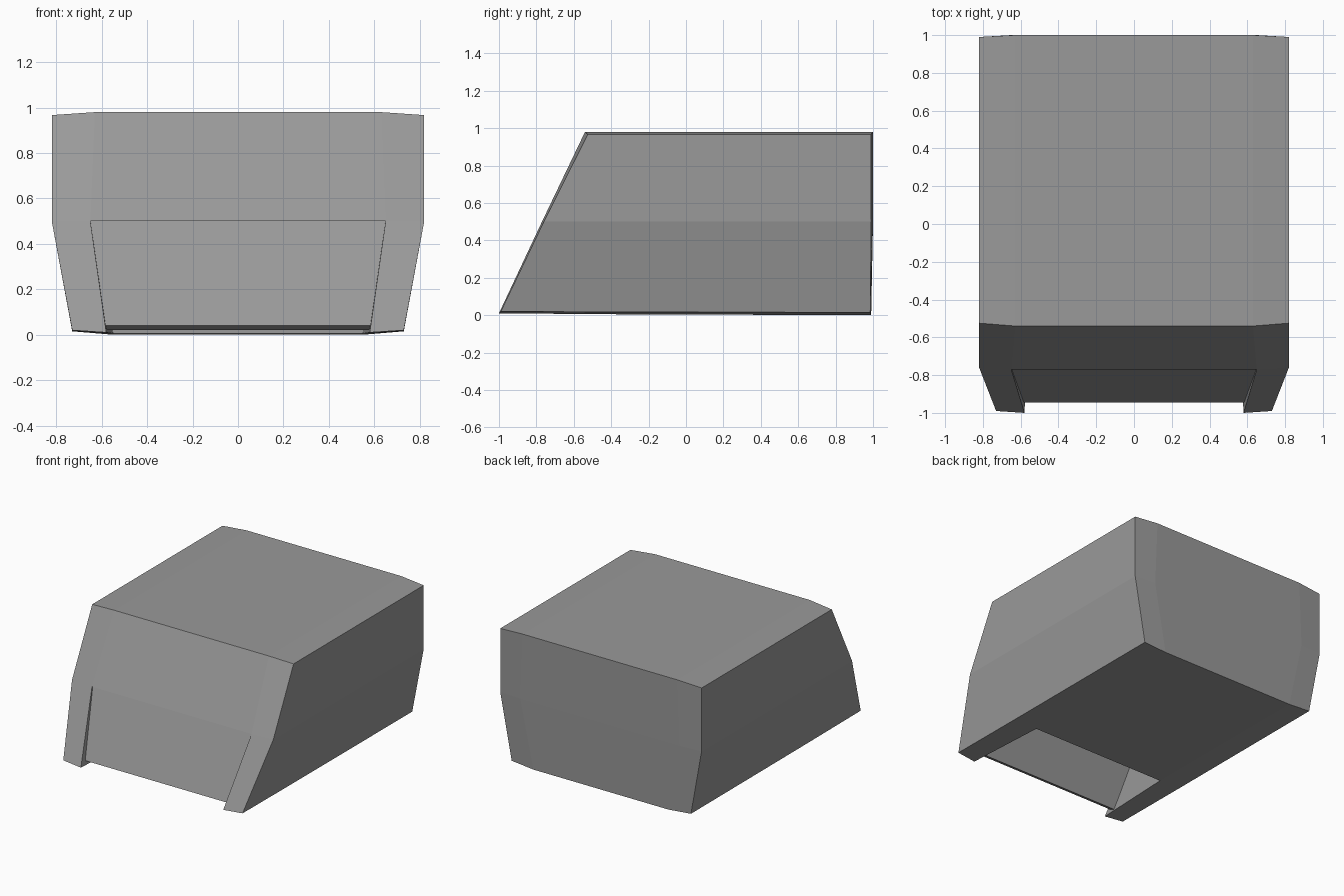
import bpy
import bmesh

cube = bpy.data.objects.get("Cube")
if cube:
    bpy.data.objects.remove(cube)

grey = bpy.data.materials.new("mid_grey")
grey.use_nodes = True
colour = (0.32, 0.32, 0.32, 1)
grey.diffuse_color = colour
grey.node_tree.nodes["Principled BSDF"].inputs["Base Color"].default_value = colour


def finish(bm, name):
    bmesh.ops.recalc_face_normals(bm, faces=bm.faces)
    mesh = bpy.data.meshes.new(name)
    bm.to_mesh(mesh)
    bm.free()
    mesh.materials.append(grey)
    obj = bpy.data.objects.new(name, mesh)
    bpy.context.collection.objects.link(obj)
    return obj


# Side profiles: front bottom, middle, top; back top, middle, bottom; underside cut
inner = [(0.58, -1, 0.01), (0.65, -0.77, 0.5), (0.63, -0.54, 0.98),
         (0.63, 1, 0.98), (0.65, 1, 0.5), (0.55, 0.99, 0), (0.55, -0.38, 0.005)]
outer = [(0.73, -0.99, 0.02), (0.82, -0.76, 0.5), (0.82, -0.525, 0.967),
         (0.82, 0.99, 0.967), (0.82, 0.99, 0.5), (0.73, 0.985, 0.015), (0.73, -0.38, 0.017)]

# Body shell: profiles joined across the width, with an open bay at the front
bm = bmesh.new()


def column(points, side):
    return [bm.verts.new((side * x, y, z)) for x, y, z in points]


columns = [column(outer, -1), column(inner, -1), column(inner, 1), column(outer, 1)]
count = len(inner)
for c in range(3):
    a, b = columns[c], columns[c + 1]
    for i in range(count):
        j = (i + 1) % count
        if c == 1 and i in (0, count - 1):
            continue
        bm.faces.new((a[i], a[j], b[j], b[i]))
for edge in (columns[0], columns[3]):
    bm.faces.new([edge[i] for i in (1, 2, 3, 4)])
    bm.faces.new([edge[i] for i in (0, 1, 4, 5, 6)])

# Bay walls behind the flap
top = [bm.verts.new((s * 0.64, -0.38, 0.5)) for s in (-1, 1)]
left, right = columns[1], columns[2]
bm.faces.new((left[0], left[1], top[0], left[6]))
bm.faces.new((right[0], right[1], top[1], right[6]))
bm.faces.new((left[1], right[1], top[1], top[0]))
bm.faces.new((left[6], right[6], top[1], top[0]))
finish(bm, "body_shell")

# Recessed front flap: a sloping slab
bm = bmesh.new()
section = [(0.583, -0.945, 0.04), (0.65, -0.762, 0.5), (0.65, -0.72, 0.49), (0.583, -0.9, 0.02)]
ends = [[bm.verts.new((s * x, y, z)) for x, y, z in section] for s in (-1, 1)]
for end in ends:
    bm.faces.new(end)
for i in range(4):
    j = (i + 1) % 4
    bm.faces.new((ends[0][i], ends[0][j], ends[1][j], ends[1][i]))
finish(bm, "front_flap")
